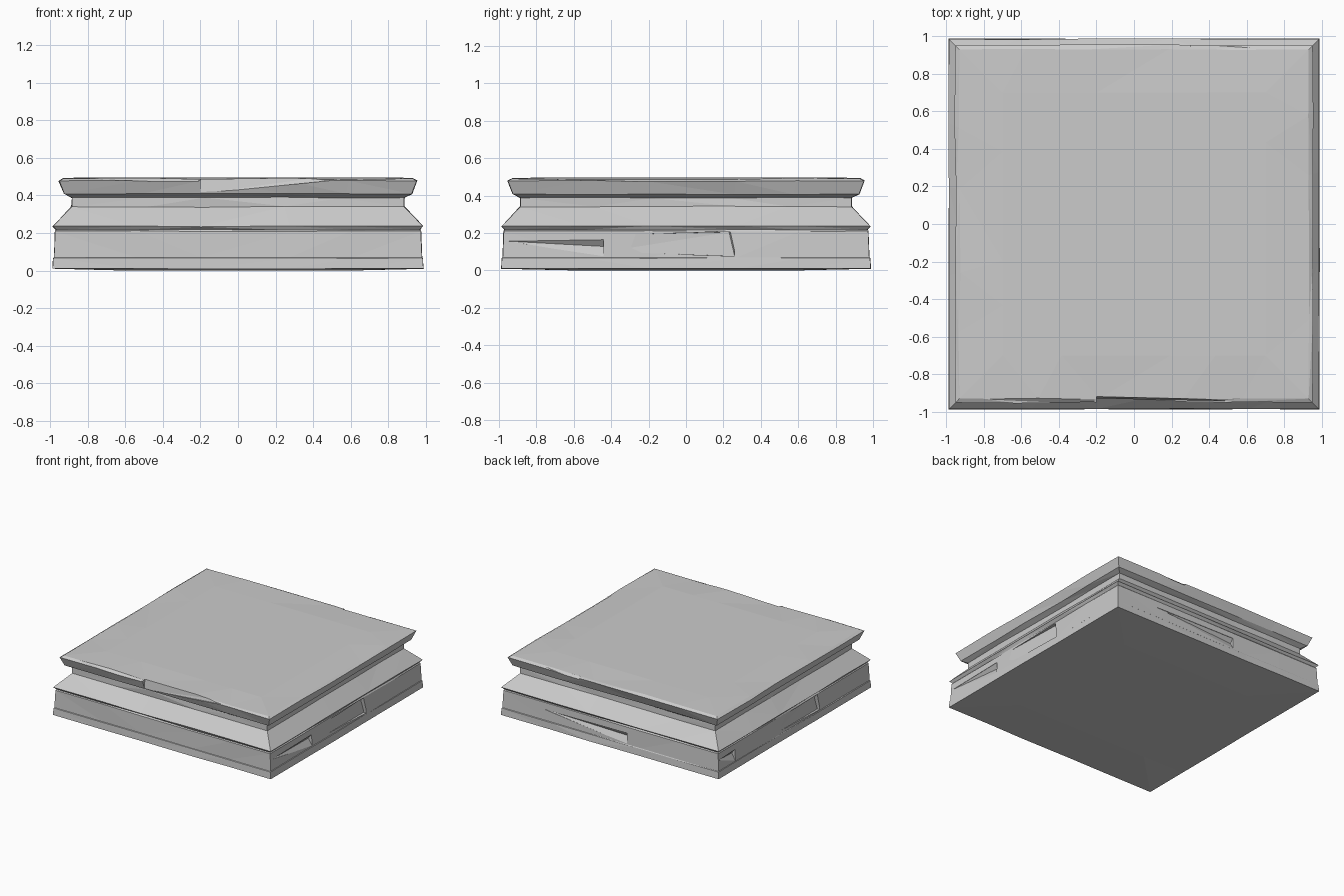
import bpy, bmesh, random
from math import radians
from mathutils import Matrix, Vector

if "Cube" in bpy.data.objects:
    bpy.data.objects.remove(bpy.data.objects["Cube"])

random.seed(4)

# Cross-section of the plinth: half width, height, amount of wear
PROFILE = [
    (0.60, 0.000, 0), (0.988, 0.010, .002), (0.984, 0.066, .002), (0.980, 0.069, .002),
    (0.974, 0.210, .003), (0.968, 0.217, .003), (0.986, 0.236, .004), (0.885, 0.340, .004),
    (0.885, 0.388, .004), (0.925, 0.408, .004), (0.952, 0.478, .005),
    (0.930, 0.490, .006), (0.70, 0.497, 0),
]
STATIONS = [-1.0, -0.55, -0.2, 0.28, 0.62]


def side_matrix(side):
    """0 front, 1 right, 2 back, 3 left"""
    return Matrix.Rotation(radians(90 * side), 4, 'Z')


def to_object(bm, name):
    bmesh.ops.recalc_face_normals(bm, faces=bm.faces)
    mesh = bpy.data.meshes.new(name)
    bm.to_mesh(mesh)
    bm.free()
    obj = bpy.data.objects.new(name, mesh)
    bpy.context.collection.objects.link(obj)
    return obj


# Worn moulded block, lofted from square rings
bm = bmesh.new()
rings = []
for w, z, wear in PROFILE:
    ring = []
    for side in range(4):
        for s in STATIONS:
            push = random.uniform(-wear, wear)
            lift = random.uniform(-wear, wear) * 0.8
            if s == -1.0:
                push = lift = 0
            p = side_matrix(side) @ Vector((s * w, -w - push, z + lift))
            ring.append(bm.verts.new(p))
    rings.append(ring)
n = len(rings[0])
for a, b in zip(rings, rings[1:]):
    for i in range(n):
        j = (i + 1) % n
        bm.faces.new((a[i], a[j], b[j], b[i]))
bm.faces.new(rings[0][::-1])
bm.faces.new(rings[-1])
bmesh.ops.triangulate(bm, faces=bm.faces)
plinth = to_object(bm, "stone_plinth")


def chip(side, points):
    """Convex chip; points are (along side, distance from centre, height)"""
    bm = bmesh.new()
    for u, d, z in points:
        bm.verts.new(side_matrix(side) @ Vector((u, -d, z)))
    res = bmesh.ops.convex_hull(bm, input=bm.verts)
    junk = [v for v in set(res["geom_interior"] + res["geom_unused"])
            if isinstance(v, bmesh.types.BMVert)]
    bmesh.ops.delete(bm, geom=junk, context='VERTS')
    cutter = to_object(bm, "chip_cutter")
    cutter.hide_render = True
    return cutter


def overhang_chip(side, u0, u1, depth):
    """Long flake, deepest under its upper lip at the u1 end"""
    return chip(side, [(u0, 0.974, 0.156), (u0, 1.05, 0.156), (u1, 1.05, 0.164),
                       (u1, 0.974, 0.164), (u1, 0.977 - depth, 0.128),
                       (u1, 0.981, 0.072), (u1, 1.05, 0.07)])


def stepped_chip(side, u0, u1, depth):
    """Shallow flake ending in an upright step at u1"""
    return chip(side, [(u0, 0.985, 0.10), (u0, 0.985, 0.19), (u0, 1.05, 0.10),
                       (u0, 1.05, 0.19), (u1, 1.05, 0.209), (u1, 1.05, 0.074),
                       (u1 - 0.03, 0.977 - depth, 0.205),
                       (u1, 0.978 - depth * 0.6, 0.076)])


def rim_chip(side, u0, u1, low):
    """Break in the top rim: steep at u0, fading out at u1"""
    return chip(side, [(u0, 1.05, low), (u0, 0.930, low), (u0, 0.915, 0.52),
                       (u0, 1.05, 0.52), ((u0 + u1) / 2, 0.942, 0.468),
                       (u1, 0.945, 0.49), (u1, 1.05, 0.49),
                       (u1, 0.935, 0.52), (u1, 1.05, 0.52)])


def bevel_chip(side, u0, u1, drop):
    """Sloped wear along the top rim, deepest at u1"""
    return chip(side, [(u0, 0.96, 0.49), (u0, 0.93, 0.494), (u1, 0.96, 0.48 - drop),
                       (u1, 0.92, 0.50), (u0, 1.05, 0.52), (u1, 1.05, 0.52),
                       (u0, 1.05, 0.49), (u1, 1.05, 0.48 - drop)])


cutters = [
    rim_chip(0, -0.2, 0.6, 0.41), bevel_chip(0, -0.9, -0.21, 0.015),
    overhang_chip(1, -0.95, -0.44, 0.03), stepped_chip(1, -0.43, 0.26, 0.03),
    bevel_chip(1, -0.6, -0.22, 0.01),
    overhang_chip(2, -0.6, 0.15, 0.025), bevel_chip(2, -0.75, -0.3, 0.02),
    overhang_chip(3, -0.97, -0.76, 0.03), stepped_chip(3, -0.3, 0.33, 0.03),
]

# Cut the chips and keep the finished mesh
for c in cutters:
    mod = plinth.modifiers.new("chip", 'BOOLEAN')
    mod.operation = 'DIFFERENCE'
    mod.solver = 'EXACT'
    mod.object = c
deps = bpy.context.evaluated_depsgraph_get()
result = bpy.data.meshes.new_from_object(plinth.evaluated_get(deps))
plinth.modifiers.clear()
plinth.data = result
for c in cutters:
    bpy.data.objects.remove(c, do_unlink=True)
